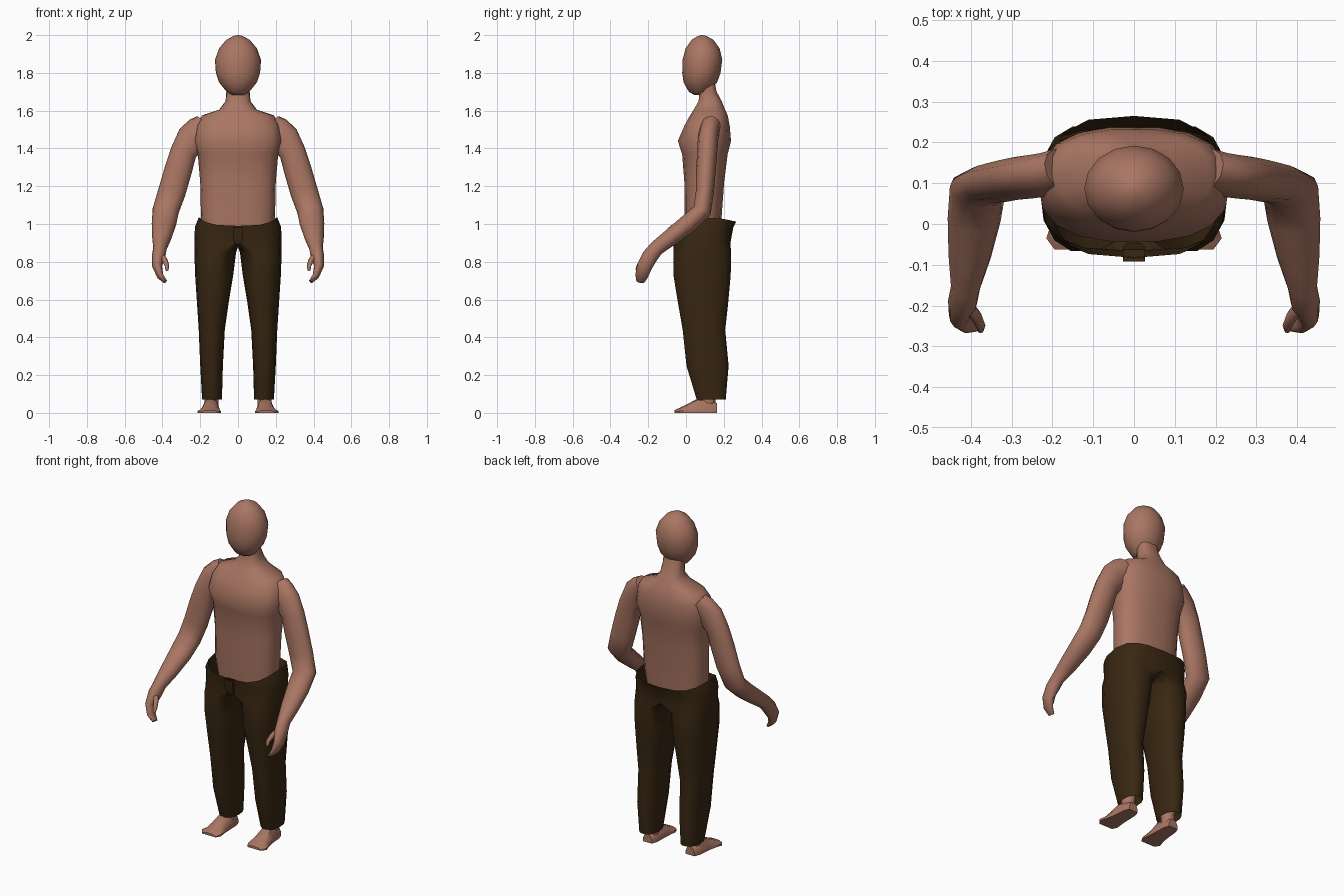
import bpy, bmesh, math
from mathutils import Vector

if "Cube" in bpy.data.objects:
    bpy.data.objects.remove(bpy.data.objects["Cube"])


def material(name, rgb):
    m = bpy.data.materials.new(name)
    m.diffuse_color = (*rgb, 1)
    m.use_nodes = True
    m.node_tree.nodes["Principled BSDF"].inputs["Base Color"].default_value = m.diffuse_color
    return m


SKIN = material("warm brown skin", (0.40, 0.18, 0.125))
CLOTH = material("dark brown cloth", (0.040, 0.020, 0.006))


def finish(name, bm, mat, mirror=False, angle=50):
    bmesh.ops.recalc_face_normals(bm, faces=bm.faces)
    me = bpy.data.meshes.new(name)
    bm.to_mesh(me)
    bm.free()
    me.materials.append(mat)
    me.shade_smooth()
    me.set_sharp_from_angle(angle=math.radians(angle))
    ob = bpy.data.objects.new(name, me)
    bpy.context.collection.objects.link(ob)
    if mirror:
        mod = ob.modifiers.new("mirror", 'MIRROR')
        mod.use_clip = True
        mod.merge_threshold = 0.002
    return ob


def spow(v, e):
    return math.copysign(abs(v) ** e, v)


def skin_rings(bm, rings, caps=True):
    """Bridge closed rings of points, all the same length."""
    vs = [[bm.verts.new(p) for p in r] for r in rings]
    n = len(vs[0])
    for a, b in zip(vs, vs[1:]):
        for i in range(n):
            j = (i + 1) % n
            bm.faces.new((a[i], a[j], b[j], b[i]))
    if caps:
        bm.faces.new(vs[0])
        bm.faces.new(vs[-1])


def stack(name, rows, n, e, mat, cx=0, mirror=False):
    """Horizontal rings: (z, half width, front y, back y)."""
    rings = []
    for z, rx, y0, y1 in rows:
        cy, ry = (y0 + y1) / 2, (y1 - y0) / 2
        ang = [2 * math.pi * i / n for i in range(n)]
        rings.append([(cx + rx * spow(math.cos(a), e), cy + ry * spow(math.sin(a), e), z)
                      for a in ang])
    bm = bmesh.new()
    skin_rings(bm, rings)
    return finish(name, bm, mat, mirror)


def limb(name, rows, n, mat):
    """Rings along a bent path: (centre, half width, half depth), mirrored."""
    c = [Vector(r[0]) for r in rows]
    rings = []
    for k, (_, w, d) in enumerate(rows):
        t = (c[min(k + 1, len(c) - 1)] - c[max(k - 1, 0)]).normalized()
        u = (Vector((1, 0, 0)) - t * t.x).normalized()
        v = t.cross(u)
        rings.append([c[k] + u * w * math.cos(a) + v * d * math.sin(a)
                      for a in (2 * math.pi * i / n for i in range(n))])
    bm = bmesh.new()
    skin_rings(bm, rings)
    return finish(name, bm, mat, True)


# Head
stack("head", [
    (1.682, .03, .045, .10), (1.70, .06, .015, .125), (1.75, .10, -.013, .165),
    (1.80, .117, -.02, .183), (1.87, .122, -.018, .192), (1.93, .10, -.002, .178),
    (1.975, .062, .03, .145), (1.995, .025, .062, .11), (2.0, .005, .08, .09)],
    16, 1, SKIN)

# Torso and neck
stack("torso", [
    (.88, .17, .0, .18), (1.04, .196, -.01, .19), (1.22, .20, -.01, .203),
    (1.37, .213, -.022, .222), (1.44, .235, -.045, .24), (1.52, .222, -.01, .233),
    (1.575, .19, .02, .222), (1.605, .10, .04, .208), (1.65, .066, .066, .19),
    (1.70, .062, .07, .163), (1.76, .06, .07, .15)],
    18, .8, SKIN)

# Arms with bent elbows and hands
limb("arm", [
    ((.17, .13, 1.515), .075, .055), ((.20, .122, 1.49), .085, .054),
    ((.245, .117, 1.45), .083, .054), ((.288, .112, 1.38), .07, .053),
    ((.315, .106, 1.29), .073, .052), ((.35, .10, 1.17), .073, .048),
    ((.383, .085, 1.07), .07, .050), ((.392, .01, 1.0), .065, .050),
    ((.403, -.08, .93), .052, .045), ((.413, -.155, .873), .036, .040),
    ((.42, -.19, .83), .036, .042), ((.428, -.22, .775), .026, .040),
    ((.412, -.235, .725), .018, .034), ((.384, -.242, .695), .010, .022)], 12, SKIN)
limb("thumb", [
    ((.412, -.195, .835), .016, .018), ((.388, -.225, .81), .015, .015),
    ((.376, -.25, .78), .012, .012), ((.376, -.26, .755), .008, .008)], 8, SKIN)

# Legs inside the trousers
stack("leg", [
    (.03, .036, .08, .155), (.10, .038, .08, .16), (.35, .055, .05, .18),
    (.55, .055, .03, .17), (.88, .085, .0, .18)], 10, 1, SKIN, cx=.14, mirror=True)

# Feet, flat-soled wedges from heel to toe
bm = bmesh.new()
feet = [(.165, .142, .030, .05), (.13, .143, .042, .07), (.06, .145, .046, .075),
        (.01, .148, .052, .048), (-.035, .153, .062, .026), (-.062, .150, .045, .014)]
skin_rings(bm, [[(x - w, y, 0), (x + w, y, 0), (x + w, y, h * .35), (x + w * .6, y, h * .9),
                 (x, y, h), (x - w * .6, y, h * .9), (x - w, y, h * .35)]
                for y, x, w, h in feet])
finish("foot", bm, SKIN, True)

# Trousers: open waist shell that splits into one leg tube, then mirrored
bm = bmesh.new()
OUT, N = 9, 14


def waist_ring(side_z, front_z, back_z, rx, y0, y1):
    pts = []
    for i in range(OUT):
        a = math.pi * (i / (OUT - 1) - .5)
        s, co = math.sin(a), max(math.cos(a), 0)
        end = front_z if s < 0 else back_z
        z = side_z + (end - side_z) * abs(s) ** 1.5
        x = 0 if i in (0, OUT - 1) else rx * co ** .65
        pts.append(bm.verts.new((x, (y0 + y1) / 2 + (y1 - y0) / 2 * spow(s, .7), z)))
    return pts


waist = [waist_ring(1.035, .99, 1.012, .208, -.083, .265),
         waist_ring(.985, .965, .98, .228, -.078, .25),
         waist_ring(.92, .905, .90, .231, -.066, .235)]
for a, b in zip(waist, waist[1:]):
    for i in range(OUT - 1):
        bm.faces.new((a[i], a[i + 1], b[i + 1], b[i]))

# crotch seam from back to front closes the last waist ring into a leg ring
seam = [bm.verts.new((0, .235 - .301 * k / 6, .88)) for k in range(1, 6)]
prev = waist[-1] + seam
for z, x0, x1, y0, y1 in [(.85, .010, .231, -.070, .242), (.73, .025, .227, -.070, .240),
                          (.58, .05, .217, -.045, .226), (.44, .07, .208, -.020, .210),
                          (.25, .08, .200, .0, .228), (.07, .085, .190, .055, .212)]:
    ring = []
    for i in range(N):
        a = 2 * math.pi * (i - (OUT - 1) / 2) / N
        ring.append(bm.verts.new(((x0 + x1) / 2 + (x1 - x0) / 2 * spow(math.cos(a), .85),
                                  (y0 + y1) / 2 + (y1 - y0) / 2 * spow(math.sin(a), .85), z)))
    for i in range(N):
        j = (i + 1) % N
        bm.faces.new((prev[i], prev[j], ring[j], ring[i]))
    prev = ring
finish("trousers", bm, CLOTH, True, 60)

# Fly flap on the trouser front
bm = bmesh.new()
skin_rings(bm, [[(-w, y, z), (w, y, z), (w, y + .03, z), (-w, y + .03, z)]
                for z, w, y in [(.895, .018, -.076), (.93, .027, -.086), (.985, .027, -.092)]])
finish("fly_flap", bm, CLOTH)
